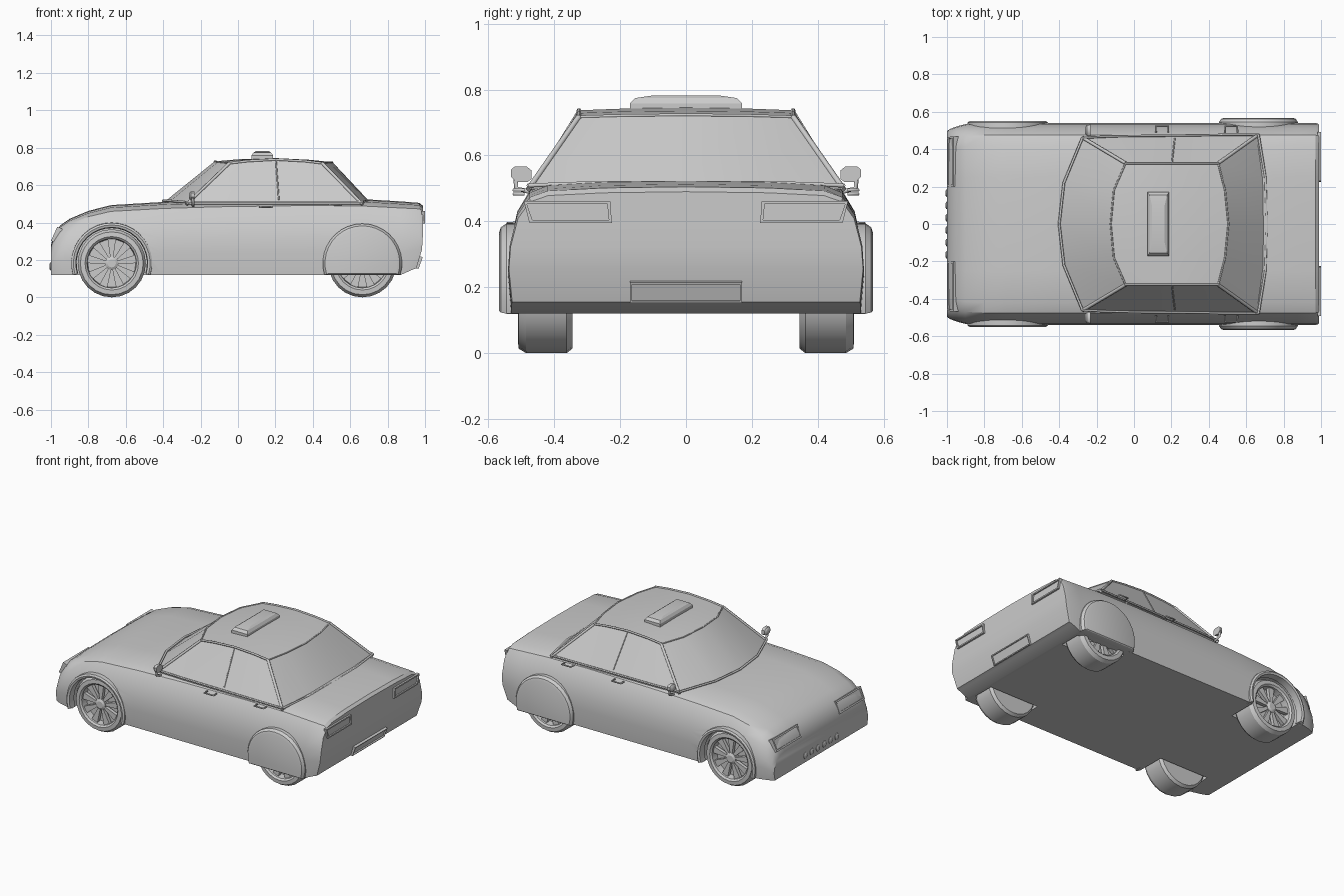
import bpy, bmesh
from math import sin, cos, pi, radians
from mathutils import Vector

old = bpy.data.objects.get("Cube")
if old:
    bpy.data.objects.remove(old)

grey = bpy.data.materials.new("light_grey")
grey.use_nodes = True
grey.diffuse_color = (0.6, 0.6, 0.6, 1)
grey.node_tree.nodes["Principled BSDF"].inputs["Base Color"].default_value = (0.6, 0.6, 0.6, 1)


def smooth(ob, angle=30):
    bpy.ops.object.select_all(action='DESELECT')
    ob.select_set(True)
    bpy.context.view_layer.objects.active = ob
    bpy.ops.object.shade_smooth_by_angle(angle=radians(angle))


def finish(name, verts, faces, angle=30):
    bm = bmesh.new()
    vs = [bm.verts.new(v) for v in verts]
    for f in faces:
        bm.faces.new([vs[i] for i in f])
    bmesh.ops.recalc_face_normals(bm, faces=bm.faces)
    me = bpy.data.meshes.new(name)
    bm.to_mesh(me)
    bm.free()
    me.materials.append(grey)
    ob = bpy.data.objects.new(name, me)
    bpy.context.collection.objects.link(ob)
    smooth(ob, angle)
    return ob


def skin(rings, closed=True):
    n = len(rings[0])
    return [(r * n + i, r * n + (i + 1) % n, (r + 1) * n + (i + 1) % n, (r + 1) * n + i)
            for r in range(len(rings) - 1) for i in range(n if closed else n - 1)]


def loft(name, rings, closed=True, caps=True, angle=30):
    """Skin equal-length rings of points."""
    n = len(rings[0])
    faces = skin(rings, closed)
    if caps:
        faces += [tuple(range(n)), tuple(range((len(rings) - 1) * n, len(rings) * n))]
    return finish(name, [p for r in rings for p in r], faces, angle)


def tube(name, pts, r=0.006):
    cu = bpy.data.curves.new(name, 'CURVE')
    cu.dimensions = '3D'
    cu.bevel_depth = r
    cu.bevel_resolution = 1
    cu.use_fill_caps = True
    sp = cu.splines.new('POLY')
    sp.points.add(len(pts) - 1)
    for p, q in zip(sp.points, pts):
        p.co = (*q, 1)
    cu.materials.append(grey)
    ob = bpy.data.objects.new(name, cu)
    bpy.context.collection.objects.link(ob)


def circle(cx, y, cz, r, n=32):
    return [(cx + r * cos(2 * pi * i / n), y, cz + r * sin(2 * pi * i / n)) for i in range(n)]


# Lower body: stations of (x, top height, width factor)
stations = [(-1, .28, .92), (-.985, .335, .94), (-.95, .385, .965), (-.9, .42, .99),
            (-.8, .462, 1), (-.68, .493, 1), (-.4, .51, 1), (-.1, .52, 1), (.4, .528, 1),
            (.7, .523, 1), (.87, .513, 1), (.97, .505, 1), (.988, .49, .995)]
section = [(.25, .99), (.42, .965), (.475, .91), (.512, .76), (.535, .5), (.54, .3), (.53, 0)]
rings = []
for x, top, w in stations:
    base = .12 if x < .9 else (.148 if x < .98 else .155)
    half = []
    for y, f in section:
        z = base + f * (top - base)
        lean = max(0, .27 - z) * .3 if x > .9 else 0
        half.append((x - lean, y * w, z))
    mirror = [(a, -b, c) for a, b, c in reversed(half)]
    rings.append([(x, 0, top)] + half + mirror)
n = len(rings[0])
ends = []
for e in (0, (len(rings) - 1) * n):
    ends.append((e, e + 1, e + n - 1))
    ends += [(e + i, e + i + 1, e + n - 1 - i, e + n - i) for i in range(1, n // 2)]
body = finish("body", [p for r in rings for p in r], skin(rings) + ends)

# Wheel wells cut into the body
AXLES = {"front": -.675, "rear": .665}
HUB_Z = .182
for end, ax in AXLES.items():
    for s in (-1, 1):
        outer = .62 if end == "front" else .52
        cut = loft("well_cutter", [circle(ax, s * y, HUB_Z, .195) for y in (.335, outer)])
        cut.hide_render = True
        mod = body.modifiers.new("well", 'BOOLEAN')
        mod.object = cut
        mod.solver = 'EXACT'
        bpy.context.view_layer.objects.active = body
        bpy.ops.object.modifier_apply(modifier=mod.name)
        bpy.data.objects.remove(cut)
smooth(body)

# Cabin: crowned roof grid and sloping glass down to the belt
cols = [-.325, -.18, 0, .18, .325]
front_x = [-.045, -.108, -.125, -.108, -.045]
back_x = [.45, .487, .505, .487, .45]


def roof_point(i, t):
    y = cols[i]
    x = front_x[i] + t * (back_x[i] - front_x[i])
    return Vector((x, y, .717 + .02 * sin(pi * t) + .01 * (1 - (y / .325) ** 2) * (1 - .4 * t)))


steps = [0, .2, .5, .8, 1]
loft("roof", [[roof_point(i, t) for i in range(5)] for t in steps], closed=False, caps=False)
edge = ([roof_point(i, 0) for i in range(5)] + [roof_point(4, t) for t in steps[1:]]
        + [roof_point(i, 1) for i in (3, 2, 1, 0)] + [roof_point(0, t) for t in steps[3:0:-1]])
belt_front = [(-.275, -.462), (-.375, -.22), (-.4, 0), (-.375, .22), (-.275, .462)]
belt_left = [(-.08, .47), (.22, .473), (.48, .477)]
belt_rear = [(.665, .478), (.702, .25), (.71, 0), (.702, -.25), (.665, -.478)]
belt_xy = belt_front + belt_left + belt_rear + [(x, -y) for x, y in reversed(belt_left)]
belt = [Vector((x, y, .505 if abs(y) < .3 else .497)) for x, y in belt_xy]
loft("cabin_glass", [edge, belt], caps=False)

# Window frames and pillars
rise = Vector((0, 0, .012))
for i, name in ((0, "right_front"), (4, "left_front"), (8, "left_rear"), (12, "right_rear")):
    tube(name + "_pillar", [edge[i], belt[i]], .009)
tube("windscreen_base", [p + rise for p in belt[0:5]], .007)
tube("windscreen_top", edge[0:5], .005)
tube("rear_window_top", edge[8:13], .005)
tube("rear_window_base", [p + rise for p in belt[8:13]], .007)
for s, ids, name in ((1, (4, 5, 6, 7, 8), "left"), (-1, (0, 15, 14, 13, 12), "right")):
    tube(name + "_roof_rail", [edge[i] for i in ids], .007)
    tube(name + "_window_sill", [belt[i] + rise for i in ids], .006)
    a, b = edge[ids[2]], belt[ids[2]]
    tube(name + "_door_post", [a, a.lerp(b, .9)], .004)
    # Door handles
    for k, (hx, hz) in enumerate(((.15, .483), (.52, .495))):
        y0, y1 = s * .49, s * .523
        tube(f"{name}_handle_{k}", [(hx - .033, y0, hz), (hx - .033, y1, hz),
                                    (hx + .033, y1, hz), (hx + .033, y0, hz)], .005)
    # Door mirror: rounded head on a stalk
    heads = []
    for x, k in ((-.262, .55), (-.252, .95), (-.232, 1)):
        heads.append([(x, s * (.5 + .031 * k * a), .543 + .024 * k * b) for a, b in
                      ((-1, -.6), (-.6, -1), (.5, -1), (1, -.3), (1, .6), (.6, 1), (-.5, 1), (-1, .5))])
    loft(name + "_mirror", heads, angle=40)
    tube(name + "_mirror_stalk", [(-.24, s * .475, .49), (-.24, s * .515, .5), (-.243, s * .517, .53)], .008)

# Roof sign
sign = [[(.13 + a * w, b * l, z) for a, b in ((-1, -1), (1, -1), (1, 1), (-1, 1))]
        for z, w, l in ((.73, .058, .17), (.758, .058, .17), (.774, .047, .155), (.782, .034, .1))]
loft("roof_sign", sign, angle=20)


def framed_panel(name, outline, out, margin, thick=.02):
    """Thin block with a rim around a sunken face; outline is 4 points, out is the facing."""
    out = Vector(out).normalized()
    pts = [Vector(p) for p in outline]
    mid = sum(pts, Vector()) / 4
    inner = []
    for p in pts:
        d = p - mid
        inner.append(p - Vector((0, margin * (1 if d.y > 0 else -1), 0))
                     - Vector((d.x, 0, d.z)) * min(.5, margin / max(abs(d.z), .01)))
    loft(name, [[p - out * thick for p in pts], pts, inner, [p - out * .009 for p in inner]], angle=15)


# Lights and number plate
for s, side in ((1, "left"), (-1, "right")):
    framed_panel(side + "_tail_light", [(1, s * .225, .395), (1, s * .475, .395),
                 (1, s * .492, .462), (1, s * .23, .462)], (1, 0, 0), .009)
    framed_panel(side + "_headlight", [(-1, s * .2, .302), (-1, s * .465, .302),
                 (-.966, s * .468, .378), (-.966, s * .2, .378)], (-1, 0, .45), .01, .03)
framed_panel("number_plate", [(.965, -.17, .152), (.965, .17, .152),
             (.988, .17, .215), (.988, -.17, .215)], (1, 0, -.3), .006)

# Grille: row of small upright ovals
for k in range(6):
    y = -.165 + .066 * k
    loft(f"grille_slot_{k}", [[(x, y + .022 * m * cos(a * pi / 6), .165 + .024 * m * sin(a * pi / 6))
         for a in range(12)] for x, m in ((-.99, 1), (-1.003, .9), (-1.007, .6))])

# Wheels, arch lips and rear skirts
for end, ax in AXLES.items():
    for s, side in ((1, "left"), (-1, "right")):
        tag = f"{end}_{side}"
        tyre = ((.345, .15), (.345, .168), (.362, .182), (.485, .182), (.508, .168),
                (.51, .143), (.5, .132), (.455, .128))
        loft(tag + "_tyre", [circle(ax, s * y, HUB_Z, r, 24) for y, r in tyre], angle=25)
        loft(tag + "_hub", [circle(ax, s * y, HUB_Z, r, 16) for y, r in
                            ((.45, .036), (.49, .036), (.498, .022))])
        for k in range(9):
            a = 2 * pi * k / 9 + pi / 2
            blade = ((.025, -.007), (.135, -.023), (.135, .023), (.025, .007))
            loft(f"{tag}_spoke_{k}", [[(ax + r * cos(a) - w * sin(a), s * y, HUB_Z + r * sin(a) + w * cos(a))
                 for r, w in blade] for y in (.465, .488)])
        # Arc ends where the circle meets the floor line
        arc = [radians(-17 + 214 * i / 20) for i in range(21)]
        if end == "front":
            lip = ((.218, .5), (.216, .543), (.205, .55), (.192, .546), (.188, .5))
            loft(tag + "_arch_lip", [[(ax + r * cos(a), s * y, HUB_Z + r * sin(a)) for r, y in lip]
                                     for a in arc])
        else:
            loft(tag + "_skirt", [[(ax + r * cos(a), s * y, max(.12, HUB_Z + r * sin(a))) for a in arc]
                 for r, y in ((.212, .48), (.212, .545), (.2, .562), (.185, .567))], angle=25)
